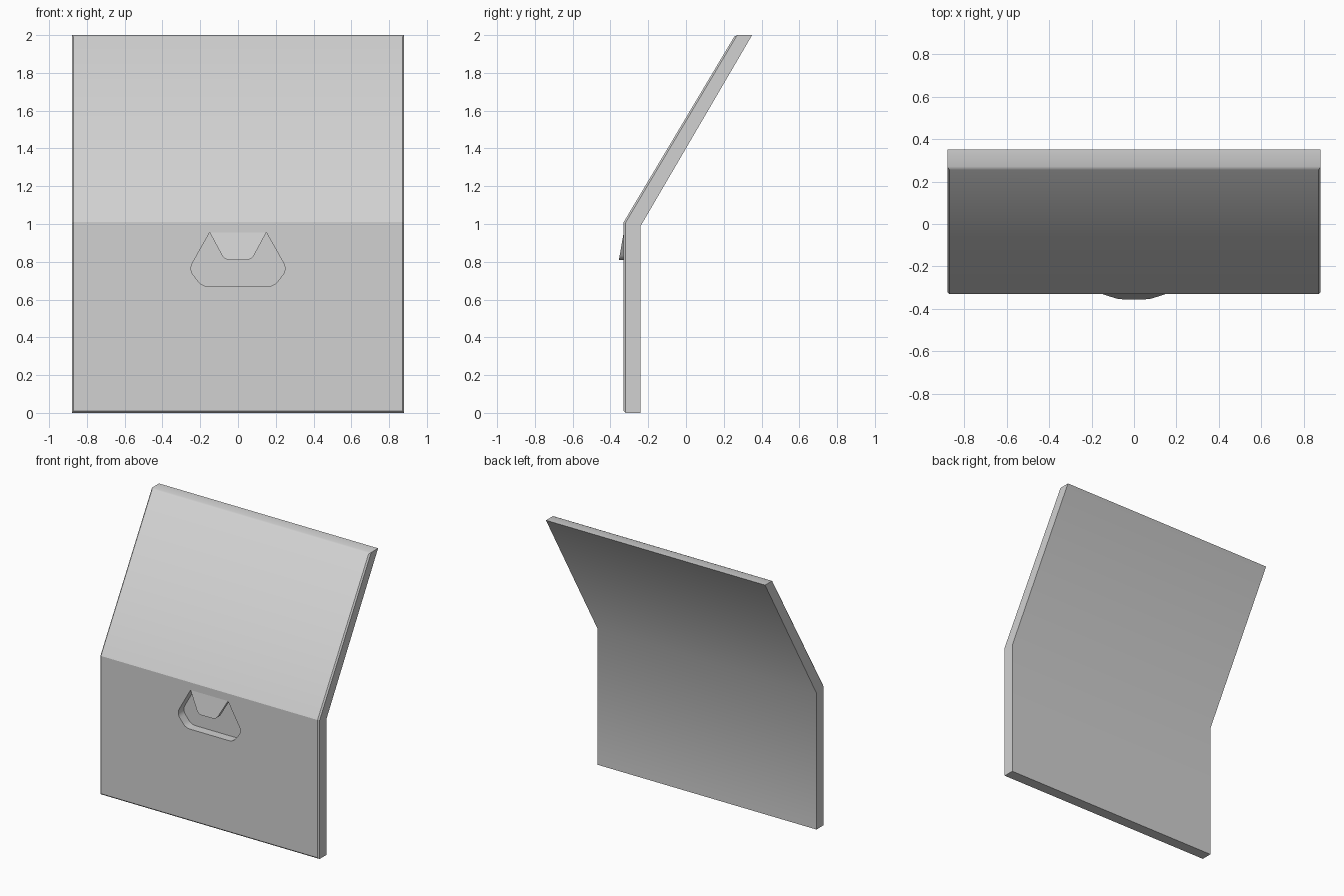
import bpy, bmesh, math
from mathutils import Vector

cube = bpy.data.objects.get("Cube")
if cube:
    bpy.data.objects.remove(cube, do_unlink=True)

grey = bpy.data.materials.new("light_grey")
grey.use_nodes = True
grey.diffuse_color = (0.64, 0.64, 0.64, 1)
grey.node_tree.nodes["Principled BSDF"].inputs["Base Color"].default_value = (0.64, 0.64, 0.64, 1)

HALF_W, FRONT, BACK = 0.88, -0.33, -0.24


def prism(name, first, second):
    """Solid between two matching outlines."""
    bm = bmesh.new()
    a = [bm.verts.new(p) for p in first]
    b = [bm.verts.new(p) for p in second]
    bm.faces.new(a)
    bm.faces.new(b[::-1])
    n = len(a)
    for i in range(n):
        j = (i + 1) % n
        bm.faces.new((a[j], a[i], b[i], b[j]))
    bmesh.ops.recalc_face_normals(bm, faces=bm.faces)
    mesh = bpy.data.meshes.new(name)
    bm.to_mesh(mesh)
    bm.free()
    mesh.materials.append(grey)
    obj = bpy.data.objects.new(name, mesh)
    bpy.context.collection.objects.link(obj)
    return obj


def rounded(corners, steps=6):
    """Right half outline (x, z, radius), top to bottom, mirrored to a closed loop."""
    half = []
    for i, (x, z, r) in enumerate(corners):
        p = Vector((x, z))
        if r == 0:
            half.append(p)
            continue
        before = Vector(corners[i - 1][:2])
        after = Vector(corners[i + 1][:2]) if i + 1 < len(corners) else Vector((0, z))
        s = p + (before - p).normalized() * r
        e = p + (after - p).normalized() * r
        for k in range(steps + 1):
            t = k / steps
            half.append(s * (1 - t) ** 2 + p * 2 * t * (1 - t) + e * t * t)
    return half + [Vector((-p.x, p.y)) for p in reversed(half)]


def smooth(obj):
    bpy.ops.object.select_all(action="DESELECT")
    obj.select_set(True)
    bpy.context.view_layer.objects.active = obj
    bpy.ops.object.shade_smooth_by_angle(angle=math.radians(35))


# Bent panel with softened front rim
profile = [(FRONT, 0), (FRONT, 1.01), (0.26, 2), (0.35, 2), (BACK, 0.99), (BACK, 0)]
panel = prism("bent_panel", [(-HALF_W, y, z) for y, z in profile],
              [(HALF_W, y, z) for y, z in profile])
bm = bmesh.new()
bm.from_mesh(panel.data)


def on_front(v):
    return any(abs(v.co.y - y) + abs(v.co.z - z) < 1e-4 for y, z in profile[:3])


def is_bend(e):
    return all(abs(v.co.z - 1.01) < 1e-3 for v in e.verts)


rim = [e for e in bm.edges if all(on_front(v) for v in e.verts) and not is_bend(e)]
bmesh.ops.bevel(bm, geom=rim, offset=0.01, segments=1, affect="EDGES")
bm.to_mesh(panel.data)
bm.free()

# Recess for the fingers
outline = rounded([(0.15, 0.955, 0), (0.26, 0.76, 0.04), (0.19, 0.67, 0.035)])
cutter = prism("recess_cutter", [(p.x, FRONT - 0.1, p.y) for p in outline],
               [(p.x, FRONT + 0.065, p.y) for p in outline])
cut = panel.modifiers.new("recess", "BOOLEAN")
cut.operation, cut.solver, cut.object = "DIFFERENCE", "EXACT", cutter
bpy.context.view_layer.objects.active = panel
bpy.ops.object.modifier_apply(modifier=cut.name)
bpy.data.objects.remove(cutter, do_unlink=True)

# Smooth bend at the back, crisp bend at the front
smooth(panel)
for e in panel.data.edges:
    ends = [panel.data.vertices[i].co for i in e.vertices]
    if all(abs(c.z - 1.01) < 0.01 and c.y < -0.3 for c in ends):
        e.use_edge_sharp = True

# Pull tab leaning out over the recess
outline = rounded([(0.15, 0.955, 0), (0.072, 0.81, 0.03)])


def lean(z):
    return FRONT - 0.025 * (0.955 - z) / 0.145


tab = prism("pull_tab", [(p.x, lean(p.y), p.y) for p in outline],
            [(p.x, lean(p.y) + 0.03, p.y) for p in outline])
smooth(tab)
